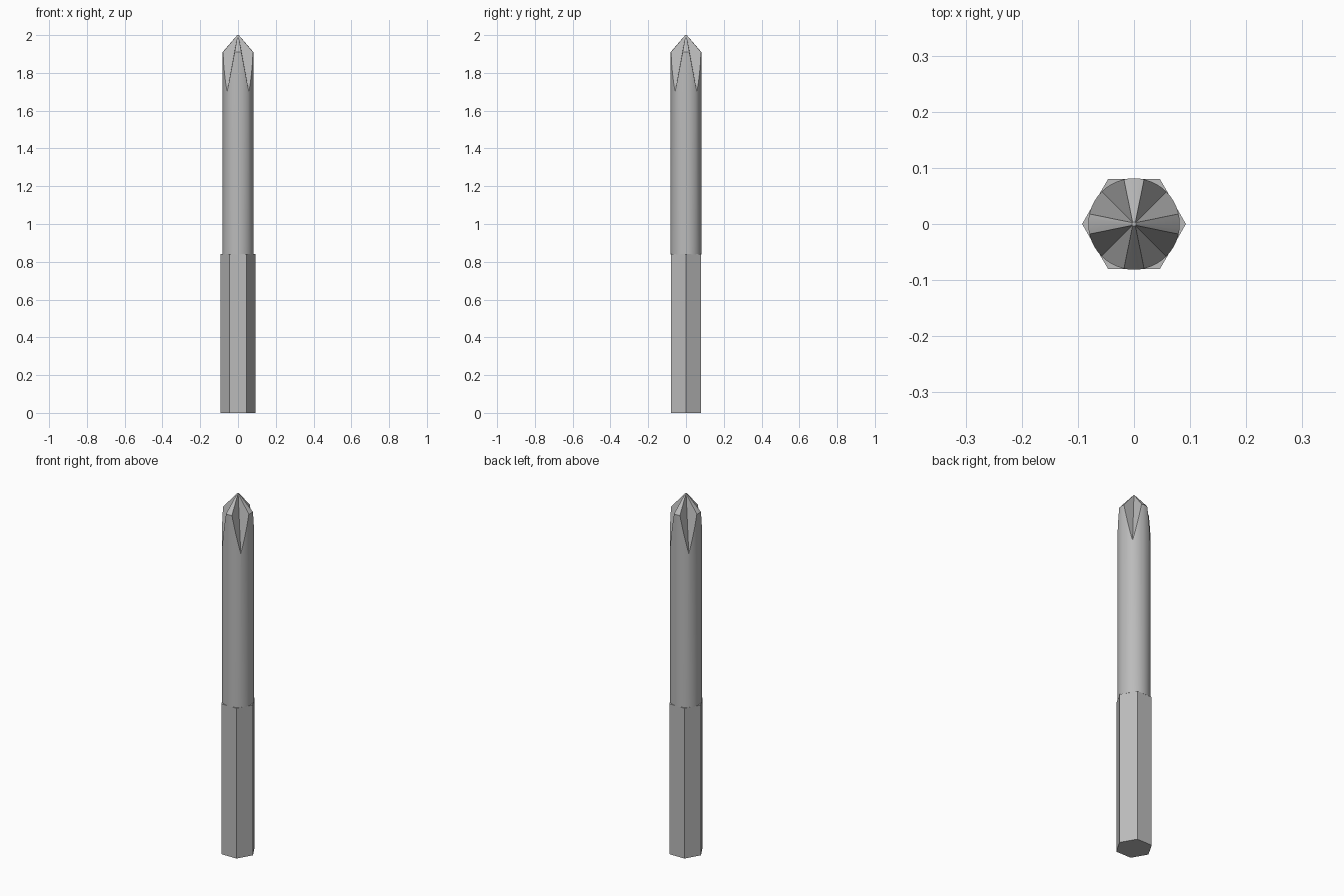
import bpy, bmesh, math
from mathutils import Vector, Matrix

cube = bpy.data.objects.get("Cube")
if cube:
    bpy.data.objects.remove(cube, do_unlink=True)

steel = bpy.data.materials.new("steel_grey")
steel.use_nodes = True
colour = (0.5, 0.5, 0.5, 1)
steel.diffuse_color = colour
steel.node_tree.nodes["Principled BSDF"].inputs["Base Color"].default_value = colour


def make_object(name, bm):
    bmesh.ops.recalc_face_normals(bm, faces=bm.faces[:])
    mesh = bpy.data.meshes.new(name)
    bm.to_mesh(mesh)
    bm.free()
    mesh.materials.append(steel)
    obj = bpy.data.objects.new(name, mesh)
    bpy.context.collection.objects.link(obj)
    return obj


def lathe(name, sides, profile):
    """Stack rings of (radius, height) into a closed solid."""
    bm = bmesh.new()
    rings = [[bm.verts.new((r * math.cos(math.tau * i / sides),
                            r * math.sin(math.tau * i / sides), z))
              for i in range(sides)] for r, z in profile]
    for low, high in zip(rings, rings[1:]):
        for i in range(sides):
            j = (i + 1) % sides
            bm.faces.new((low[i], low[j], high[j], high[i]))
    bm.faces.new(rings[0][::-1])
    bm.faces.new(rings[-1])
    return make_object(name, bm)


# Hexagonal shank and round shaft with a pointed end
R = 0.0815
shank = lathe("hex_shank", 6, [(0.0925, 0), (0.0925, 0.84)])
shaft = lathe("round_shaft", 48, [(R, 0.838), (R, 1.91), (0.004, 2.0)])

# Four V-shaped flutes between the blades of the cross tip
top = Vector((0.0025, 0.0025, 2.0))
end = Vector((R * math.sqrt(0.5), R * math.sqrt(0.5), 1.70))
edge = Vector((0.018, 0.0795, 1.91))
valley = (end - top).normalized()
side = edge - top
side = (side - valley * side.dot(valley)).normalized() * 0.3
mirrored = Vector((side.y, side.x, side.z))
bm = bmesh.new()
for k in range(4):
    turn = Matrix.Rotation(k * math.pi / 2, 3, "Z")
    a, b = [], []
    for ring, base in ((a, top - valley * 0.002), (b, end + valley * 0.1)):
        for p in (base, base + side, base + mirrored):
            ring.append(bm.verts.new(turn @ p))
    bm.faces.new(a)
    bm.faces.new(b[::-1])
    for i in range(3):
        j = (i + 1) % 3
        bm.faces.new((a[i], b[i], b[j], a[j]))
# Split the flutes into separate cutters so that each one stays a clean wedge
wedges = bm.copy()
bm.free()
wedges.faces.ensure_lookup_table()
for k in range(4):
    part = wedges.copy()
    part.verts.ensure_lookup_table()
    keep = set(part.verts[k * 6:k * 6 + 6])
    bmesh.ops.delete(part, geom=[v for v in part.verts if v not in keep], context="VERTS")
    cutter = make_object(f"flute_cutter_{k + 1}", part)
    cutter.hide_render = True
    cutter.hide_set(True)
    cut = shaft.modifiers.new(f"flute_{k + 1}", "BOOLEAN")
    cut.operation = "DIFFERENCE"
    cut.solver = "EXACT"
    cut.object = cutter

# Bake the cuts, then remove the cutters
bpy.context.view_layer.update()
baked = bpy.data.meshes.new_from_object(
    shaft.evaluated_get(bpy.context.evaluated_depsgraph_get()))
shaft.modifiers.clear()
shaft.data = baked
for obj in [o for o in bpy.data.objects if o.name.startswith("flute_cutter")]:
    bpy.data.objects.remove(obj, do_unlink=True)

# Smooth barrel with crisp tip edges
bpy.ops.object.select_all(action="DESELECT")
shaft.select_set(True)
bpy.context.view_layer.objects.active = shaft
bpy.ops.object.shade_smooth_by_angle(angle=math.radians(20))
